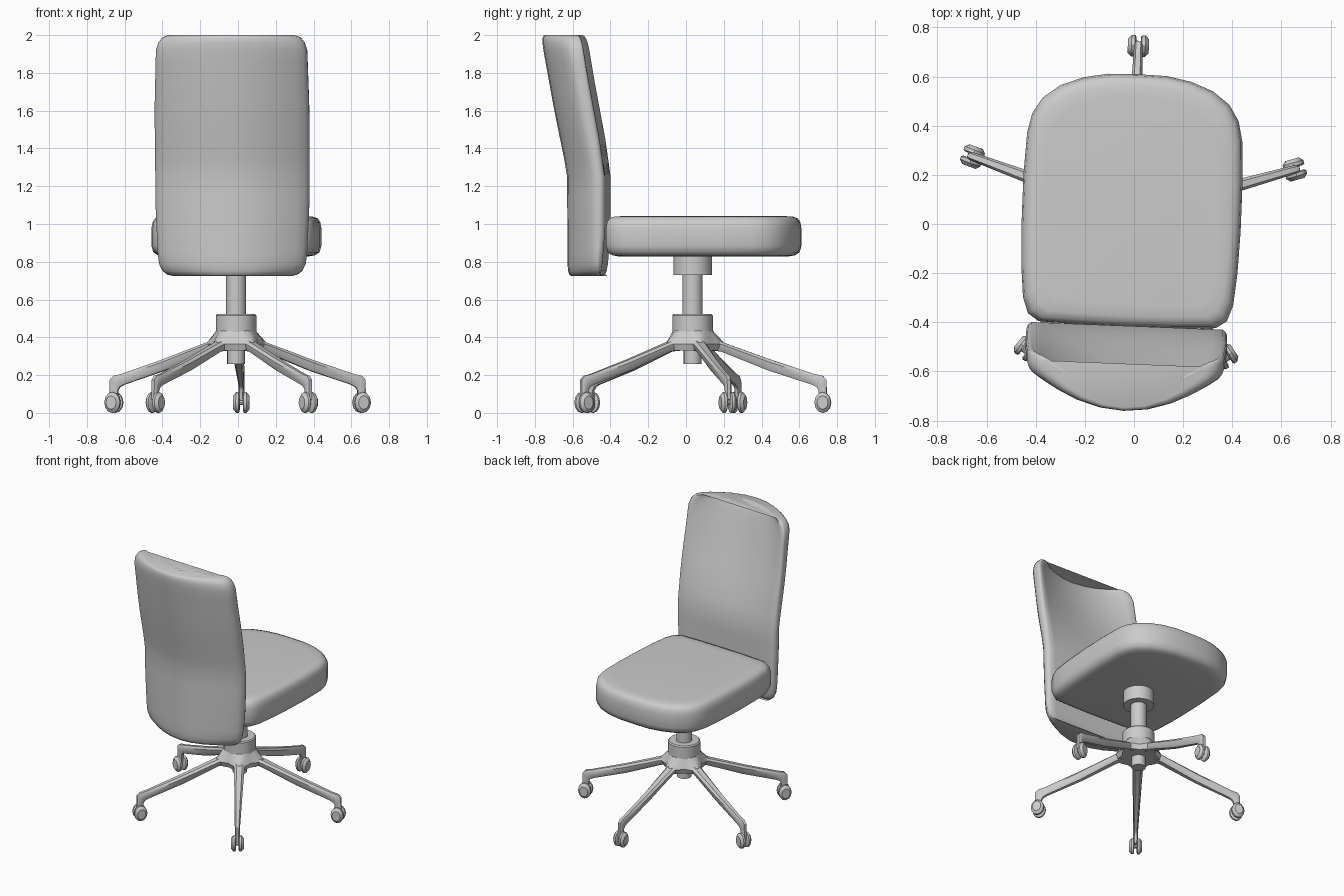
import bpy, bmesh
from math import sin, cos, pi, radians
from mathutils import Matrix, Vector

if "Cube" in bpy.data.objects:
    bpy.data.objects.remove(bpy.data.objects["Cube"], do_unlink=True)

# The whole chair is turned slightly about its column
CHAIR = Matrix.Translation((-0.01, 0.035, 0)) @ Matrix.Rotation(radians(-2.3), 4, "Z")


def loft(name, rings, matrix=CHAIR, angle=35):
    """Skin closed rings of equal length, cap both ends and shade."""
    bm = bmesh.new()
    loops = [[bm.verts.new(p) for p in ring] for ring in rings]
    for a, b in zip(loops, loops[1:]):
        for i in range(len(a)):
            j = (i + 1) % len(a)
            bm.faces.new((a[i], a[j], b[j], b[i]))
    bm.faces.new(loops[0][::-1])
    bm.faces.new(loops[-1])
    bmesh.ops.recalc_face_normals(bm, faces=bm.faces[:])
    bm.transform(matrix)
    mesh = bpy.data.meshes.new(name)
    bm.to_mesh(mesh)
    bm.free()
    obj = bpy.data.objects.new(name, mesh)
    bpy.context.collection.objects.link(obj)
    bpy.ops.object.select_all(action="DESELECT")
    obj.select_set(True)
    bpy.context.view_layer.objects.active = obj
    bpy.ops.object.shade_smooth_by_angle(angle=radians(angle))
    return obj


def lathe(name, profile, sides=24, matrix=CHAIR):
    """Turn (radius, height) pairs about the z axis."""
    rings = [[(r * cos(2 * pi * i / sides), r * sin(2 * pi * i / sides), z)
              for i in range(sides)] for r, z in profile]
    return loft(name, rings, matrix)


def interp(table, z):
    """Smoothly blend a list of (height, value) pairs."""
    if z <= table[0][0]:
        return table[0][1]
    for (z0, v0), (z1, v1) in zip(table, table[1:]):
        if z <= z1:
            return v0 + (v1 - v0) * (z - z0) / (z1 - z0)
    return table[-1][1]


# Seat cushion: half outline, mirrored, stacked with rounded rims
half = [(0, .575), (.12, .572), (.22, .553), (.31, .518), (.38, .465), (.42, .40),
        (.438, .32), (.446, .15), (.446, -.05), (.44, -.22), (.428, -.35),
        (.405, -.415), (.36, -.445), (.2, -.452), (0, -.455)]
outline = half + [(-x, y) for x, y in half[-2:0:-1]]


def seat_ring(z, inset):
    return [(x * (1 - inset / .445), .06 + (y - .06) * (1 - inset / .515), z)
            for x, y in outline]


loft("seat_cushion", [seat_ring(z, d) for z, d in (
    (.828, .07), (.834, .035), (.85, .01), (.885, 0), (.975, 0),
    (1.01, .006), (1.03, .02), (1.039, .045), (1.042, .09))], angle=60)

# Backrest: curved shell, thick at the lumbar, hollow towards the top
back_mid = [(.8, -.663), (1.27, -.665), (1.6, -.733), (2, -.805)]
front_mid = [(.73, -.47), (.95, -.452), (1.25, -.45), (1.4, -.488), (1.7, -.6), (2, -.7)]
front_edge = [(.73, -.468), (.95, -.45), (1.25, -.45), (1.45, -.475), (1.75, -.525), (2, -.562)]
half_width = [(.73, .39), (1.1, .408), (1.6, .41), (2, .398)]


def back_ring(z, side_inset, skin_inset):
    w = interp(half_width, z) - side_inset
    bm_, fm, fe = (interp(t, z) for t in (back_mid, front_mid, front_edge))
    ring = []
    steps = [-1, -.985, -.95, -.85, -.7, -.5, -.25, 0, .25, .5, .7, .85, .95, .985, 1]
    for front in (False, True):
        for t in (steps[::-1] if front else steps):
            k = t * t
            rim = {1: .024, .985: .01}.get(abs(t), 0) + skin_inset
            y = fm + (fe - fm) * k - rim if front else bm_ + .155 * k + rim
            ring.append((w * t, y, z))
    return ring


levels = [(.726, .07, .018), (.732, .045, .01), (.752, .02, .003), (.79, .004, 0)]
levels += [(.85 + .1 * i, 0, 0) for i in range(11)]
levels += [(1.92, 0, 0), (1.96, .012, .002), (1.985, .03, .007), (1.996, .05, .014), (2, .07, .022)]
loft("backrest", [back_ring(*level) for level in levels], angle=60)

# Gas lift column with its collars
lathe("column", [(.053, .45), (.053, .76)])
lathe("seat_collar", [(.102, .73), (.102, .84)])
lathe("hub_collar", [(.107, .40), (.107, .515), (.10, .523)])
lathe("column_foot", [(.047, .258), (.047, .36)])


# Five-cornered hub
def hub_ring(z, corner, flat):
    return [(r * cos(a), r * sin(a), z) for i in range(20)
            for a in [pi / 2 + i * pi / 10]
            for r in [corner if i % 4 == 0 else flat if i % 4 == 2 else (corner + flat) / 2]]


loft("hub", [hub_ring(.33, .15, .115), hub_ring(.365, .172, .125),
             hub_ring(.40, .14, .115), hub_ring(.435, .107, .105)])

# Arm stations: top and bottom edge (reach, height) and half width
stations = [(.09, .40, .09, .33, .045), (.17, .37, .15, .325, .035),
            (.42, .28, .40, .225, .026), (.645, .206, .63, .15, .019),
            (.69, .196, .655, .138, .018), (.71, .175, .667, .12, .017),
            (.711, .07, .669, .07, .015)]


def arm_ring(rt, zt, rb, zb, w):
    top, bottom = Vector((0, rt, zt)), Vector((0, rb, zb))
    section = [(-.55, 0), (.55, 0), (1, .25), (.8, .8), (.5, 1), (-.5, 1), (-.8, .8), (-1, .25)]
    return [top.lerp(bottom, t) + Vector((w * s, 0, 0)) for s, t in section]


# Arms with twin-wheel casters
for i in range(5):
    turn = CHAIR @ Matrix.Rotation(i * 2 * pi / 5, 4, "Z")
    loft(f"arm_{i + 1}", [arm_ring(*s) for s in stations], turn)
    caster = turn @ Matrix.Translation((0, .69, .055))
    lathe(f"axle_{i + 1}", [(.014, -.03), (.014, .03)], 8,
          caster @ Matrix.Rotation(pi / 2, 4, "Y"))
    for side, label in ((1, "left"), (-1, "right")):
        wheel = caster @ Matrix.Diagonal((1, .8, 1, 1)) @ Matrix.Rotation(side * pi / 2, 4, "Y")
        lathe(f"wheel_{label}_{i + 1}",
              [(.045, .009), (.055, .014), (.055, .028), (.036, .043)], 12, wheel)
